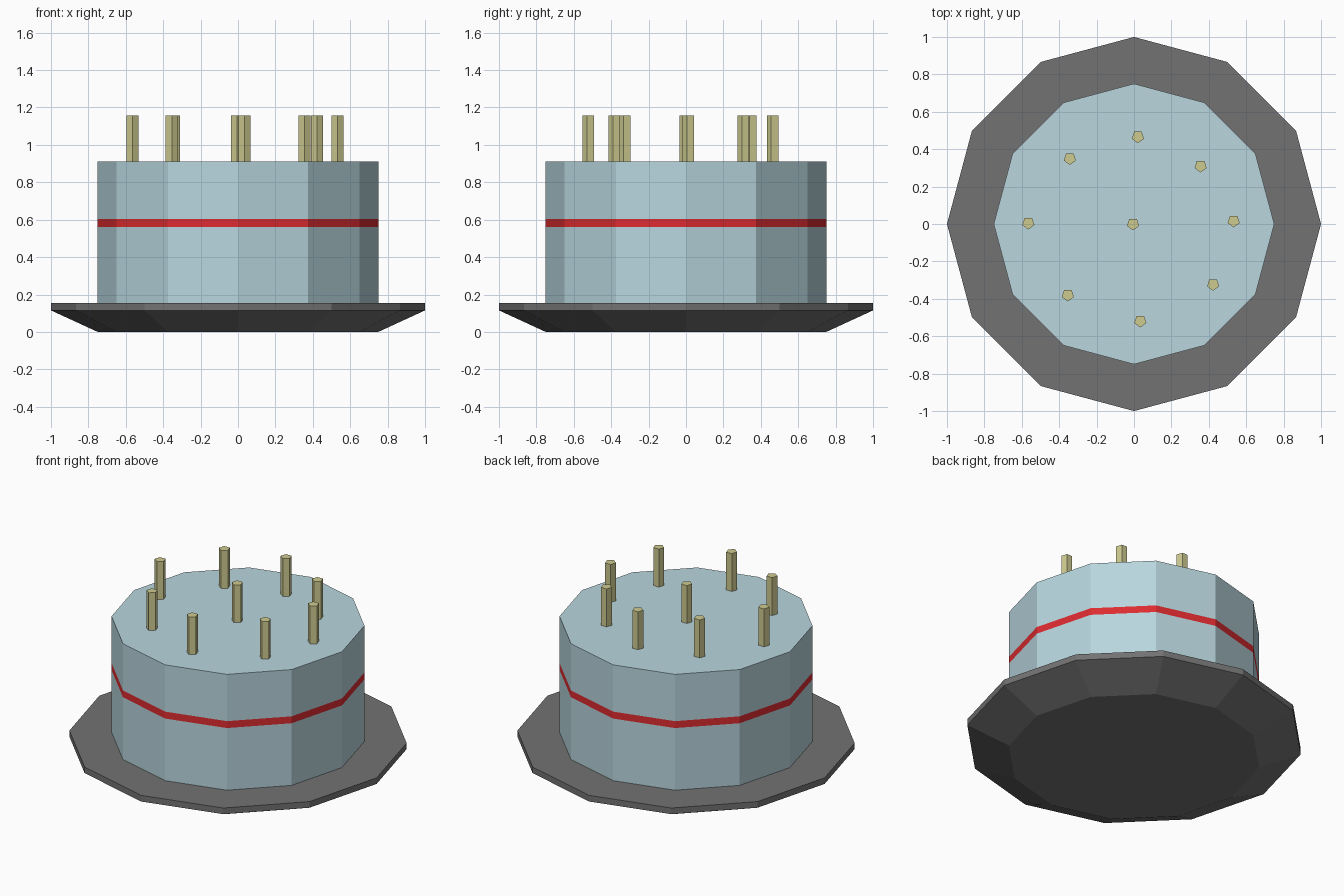
import bpy, bmesh
from math import cos, sin, pi

if "Cube" in bpy.data.objects:
    bpy.data.objects.remove(bpy.data.objects["Cube"])


def material(name, rgb):
    mat = bpy.data.materials.new(name)
    mat.diffuse_color = (*rgb, 1)
    mat.use_nodes = True
    mat.node_tree.nodes["Principled BSDF"].inputs["Base Color"].default_value = mat.diffuse_color
    return mat


def lathe(name, profile, sides, mats, band=None, start=0.0, location=(0, 0, 0)):
    """Stack polygon rings of (radius, z); the band-th wall uses the second material."""
    bm = bmesh.new()
    rings = [[bm.verts.new((r * cos(start + 2 * pi * i / sides),
                            r * sin(start + 2 * pi * i / sides), z))
              for i in range(sides)] for r, z in profile]
    bm.faces.new(rings[0][::-1])
    bm.faces.new(rings[-1])
    for k, (low, high) in enumerate(zip(rings, rings[1:])):
        for i in range(sides):
            j = (i + 1) % sides
            face = bm.faces.new((low[i], low[j], high[j], high[i]))
            face.material_index = 1 if k == band else 0
    mesh = bpy.data.meshes.new(name)
    bm.to_mesh(mesh)
    bm.free()
    for mat in mats:
        mesh.materials.append(mat)
    obj = bpy.data.objects.new(name, mesh)
    obj.location = location
    bpy.context.collection.objects.link(obj)
    return obj


plate_grey = material("plate_grey", (0.17, 0.17, 0.17))
icing_blue = material("icing_blue", (0.48, 0.67, 0.73))
ribbon_red = material("ribbon_red", (0.72, 0.025, 0.03))
candle_yellow = material("candle_yellow", (0.62, 0.60, 0.28))

# Plate with sloping underside
lathe("plate", [(0.75, 0), (1, 0.115), (1, 0.155)], 12, [plate_grey])

# Cake with a flush red band
lathe("cake", [(0.75, 0.155), (0.75, 0.56), (0.75, 0.605), (0.75, 0.91)], 12,
      [icing_blue, ribbon_red], band=1)

# Hand-placed candles: one in the middle, a loose ring around it
spots = [(-0.005, 0), (-0.565, 0.005), (-0.343, 0.35), (0.021, 0.466), (0.356, 0.31),
         (0.533, 0.016), (0.423, -0.323), (0.034, -0.519), (-0.354, -0.38)]
for n, (x, y) in enumerate(spots):
    lathe(f"candle_{n + 1}", [(0.034, 0), (0.034, 0.247)], 5, [candle_yellow],
          start=-pi / 2, location=(x, y, 0.91))
